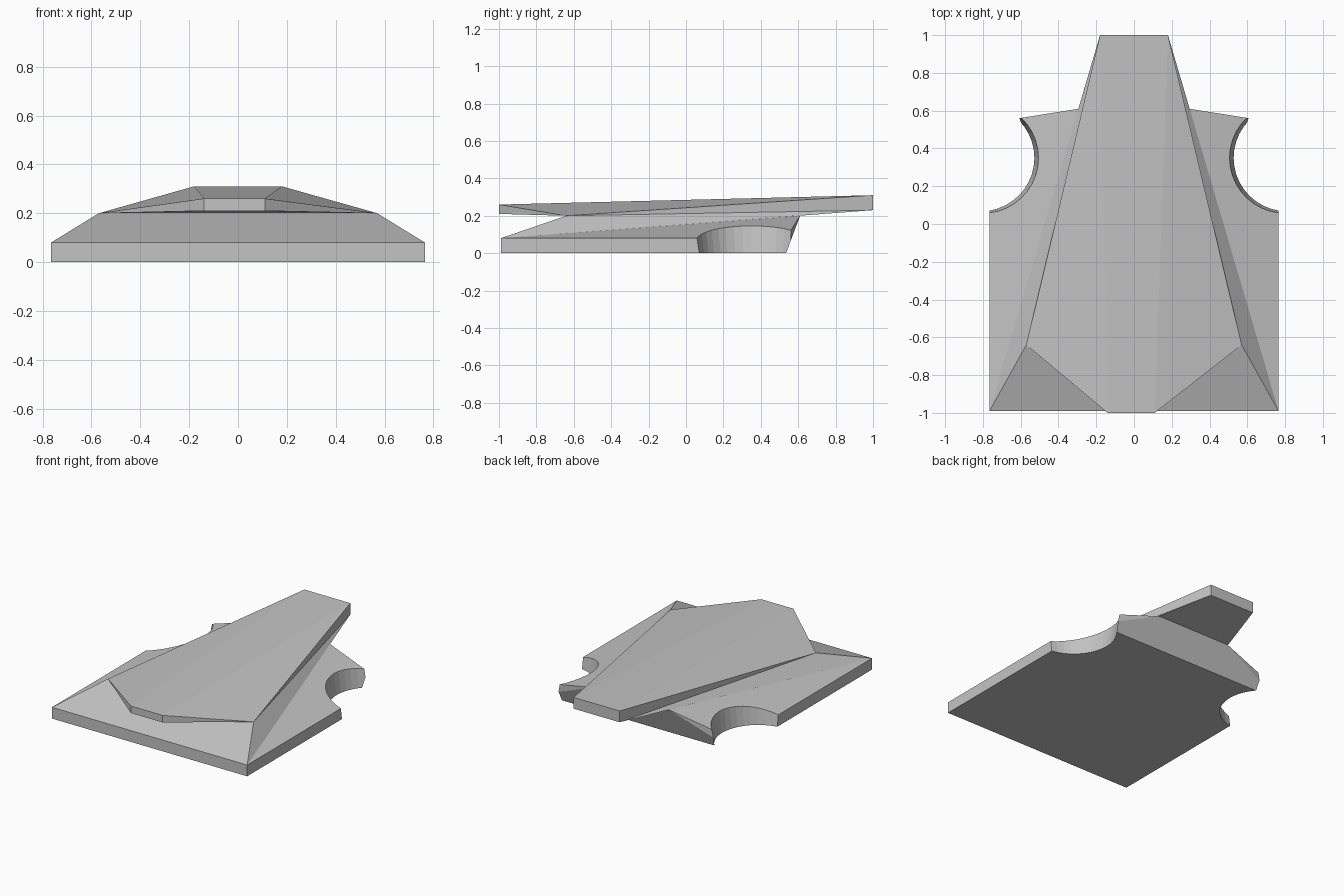
import bpy
import bmesh
import math

default = bpy.data.objects.get("Cube")
if default:
    bpy.data.objects.remove(default, do_unlink=True)

grey = bpy.data.materials.new("plain grey")
grey.use_nodes = True
grey.diffuse_color = (0.55, 0.55, 0.55, 1)
grey.node_tree.nodes["Principled BSDF"].inputs["Base Color"].default_value = (0.55, 0.55, 0.55, 1)


def finish(name, bm):
    """Turn a bmesh into a flat-shaded grey object."""
    bmesh.ops.recalc_face_normals(bm, faces=bm.faces[:])
    mesh = bpy.data.meshes.new(name)
    bm.to_mesh(mesh)
    bm.free()
    mesh.materials.append(grey)
    obj = bpy.data.objects.new(name, mesh)
    bpy.context.scene.collection.objects.link(obj)
    return obj


def faceted_solid(name, points):
    """Convex faceted solid wrapped around its corner points."""
    bm = bmesh.new()
    for p in points:
        bm.verts.new(p)
    result = bmesh.ops.convex_hull(bm, input=bm.verts[:])
    spare = {v for v in result["geom_interior"] + result["geom_unused"]
             if isinstance(v, bmesh.types.BMVert)}
    if spare:
        bmesh.ops.delete(bm, geom=list(spare), context="VERTS")
    bmesh.ops.dissolve_limit(bm, angle_limit=math.radians(0.3),
                             verts=bm.verts[:], edges=bm.edges[:])
    return finish(name, bm)


def both(*points):
    """Each point together with its mirror image in x."""
    return [(side * x, y, z) for x, y, z in points for side in (1, -1)]


# Shared corners
front_corner = (0.765, -0.99, 0.08)
shoulder = (0.57, -0.64, 0.2)
deck_peak = (0.294, 0.61, 0.2)
tail_low = (0.18, 1.0, 0.23)
tail_high = (0.18, 1.0, 0.31)

# Base slab with sloping side decks
base = faceted_solid("base", both(
    (0.765, -0.99, 0), (0.765, 0.535, 0), (0.765, 0.535, 0.08),
    front_corner, deck_peak))

# Wedge rising from the base to the overhanging tail
faceted_solid("wedge", both(front_corner, shoulder, tail_low))

# Top plate with a blunt nose
nose = [(x, -1.0, z) for x in (-0.14, 0.11) for z in (0.21, 0.26)]
faceted_solid("top_plate", both(shoulder, tail_low, tail_high) + nose)

# Tapered round notches in the sides
for side, label in ((1, "left"), (-1, "right")):
    bm = bmesh.new()
    bmesh.ops.create_cone(bm, cap_ends=True, segments=40,
                          radius1=0.275, radius2=0.32, depth=0.3)
    bmesh.ops.translate(bm, verts=bm.verts[:], vec=(side * 0.81, 0.35, 0.1))
    cutter = finish(label + "_notch_cutter", bm)
    cutter.hide_render = True
    cutter.display_type = "WIRE"
    notch = base.modifiers.new(label + "_notch", "BOOLEAN")
    notch.operation = "DIFFERENCE"
    notch.solver = "EXACT"
    notch.object = cutter
    cutter.hide_set(True)
